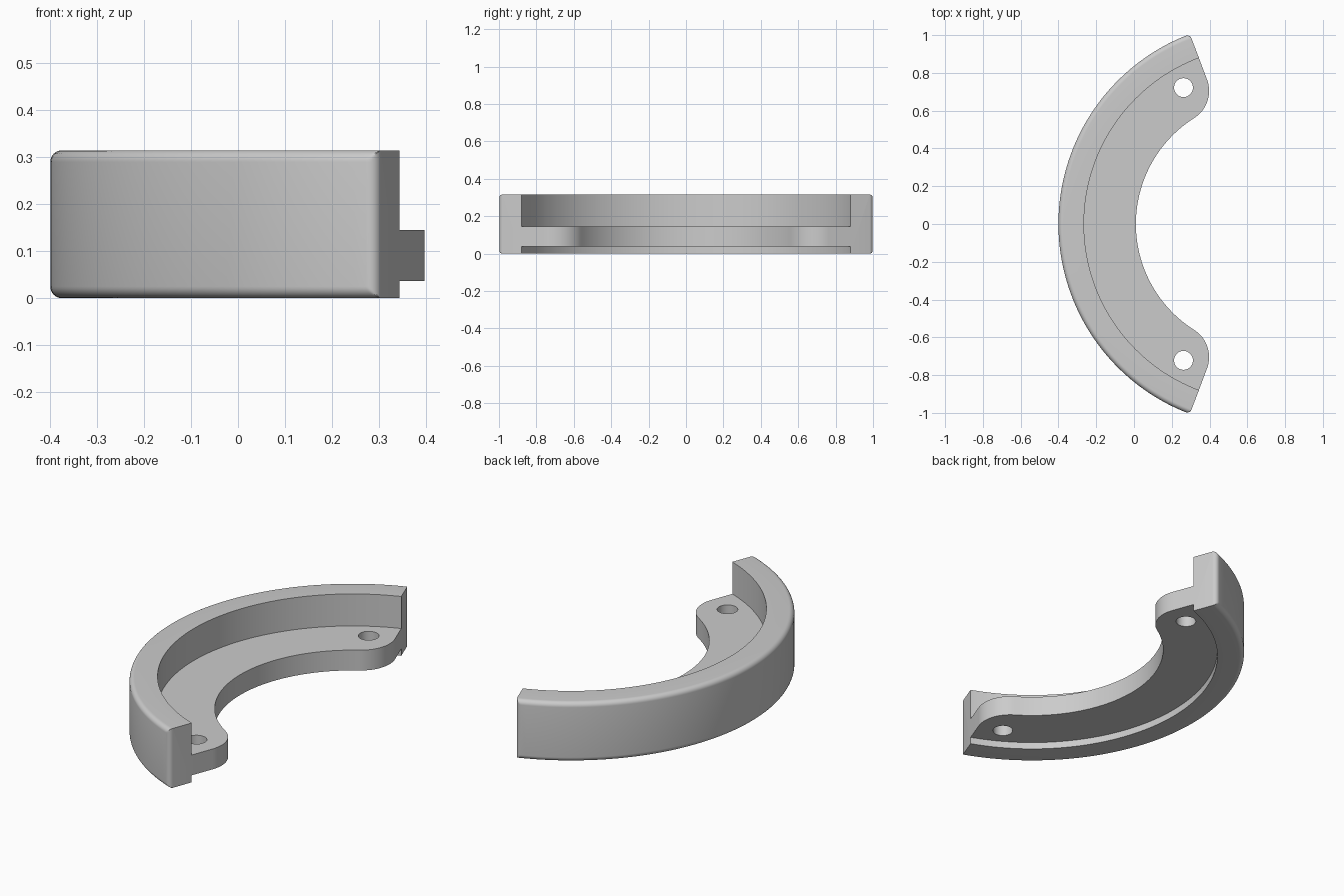
import bpy, bmesh, math
from mathutils import Vector

if "Cube" in bpy.data.objects:
    bpy.data.objects.remove(bpy.data.objects["Cube"])

CX = 0.674                    # centre of all arcs lies at (CX, 0)
R_OUT, R_RIM, R_IN = 1.074, 0.939, 0.664
H = 0.315                     # rim height
Z0, Z1 = 0.037, 0.145         # flange bottom and top
END = math.radians(69.4)      # half sweep
FIL = 0.025                   # rim edge rounding
EAR = 0.17                    # flange corner rounding
HOLE, HOLE_R = (0.262, 0.722), 0.05

grey = bpy.data.materials.new("light_grey")
grey.diffuse_color = (0.6, 0.6, 0.6, 1)
grey.use_nodes = True
grey.node_tree.nodes["Principled BSDF"].inputs["Base Color"].default_value = grey.diffuse_color


def polar(r, a, z=0.0):
    return Vector((CX - r * math.cos(a), r * math.sin(a), z))


def finish(bm, name):
    bmesh.ops.recalc_face_normals(bm, faces=bm.faces)
    me = bpy.data.meshes.new(name)
    bm.to_mesh(me)
    bm.free()
    ob = bpy.data.objects.new(name, me)
    bpy.context.collection.objects.link(ob)
    me.materials.append(grey)
    bpy.ops.object.select_all(action='DESELECT')
    ob.select_set(True)
    bpy.context.view_layer.objects.active = ob
    bpy.ops.object.shade_smooth_by_angle(angle=math.radians(30))


# Quarter-round steps: (inset, distance from the neighbouring face)
quarter = [(FIL * (1 - math.cos(t)), FIL * (1 - math.sin(t)))
           for t in [math.pi / 2 * i / 8 for i in range(9)]]

# Sweep stations (angle, inset of outer wall), rounded at both ends
half = [(END - s / R_OUT, d) for d, s in reversed(quarter)]
inner = END - FIL / R_OUT
N = 96
stations = [(-a, d) for a, d in half]
stations += [(-inner + 2 * inner * i / N, 0) for i in range(1, N)]
stations += list(reversed(half))

# Curved rim: section with rounded outer edges, swept along the arc
outer = [(d, z) for d, z in reversed(quarter)] + [(d, H - z) for d, z in quarter]
bm = bmesh.new()
rings = []
for a, inset in stations:
    pts = [polar(R_OUT - max(d, inset), a, z) for d, z in outer]
    pts += [polar(R_RIM, a, H), polar(R_RIM, a, 0)]
    rings.append([bm.verts.new(p) for p in pts])
for p, q in zip(rings, rings[1:]):
    for i in range(len(p)):
        j = (i + 1) % len(p)
        bm.faces.new((p[i], p[j], q[j], q[i]))
bm.faces.new(rings[0])
bm.faces.new(rings[-1])
finish(bm, "curved_rim")

# Flange outline: outer arc, rounded ear, inner arc, mirrored ear
along = math.sqrt((R_IN + EAR) ** 2 - EAR ** 2)
off = math.atan2(EAR, along)
ear_c = polar(R_IN + EAR, END - off)
a0 = math.pi / 2 - END                         # direction normal to the end face
to_c = Vector((CX, 0, 0)) - ear_c
a1 = math.atan2(to_c.y, to_c.x)                # direction to the arc centre
ear = [ear_c + EAR * Vector((math.cos(t), math.sin(t), 0))
       for t in [a0 + (a1 - a0) * i / 24 for i in range(25)]]
sweep = END - off
inner_arc = [polar(R_IN, sweep - 2 * sweep * i / 72) for i in range(1, 72)]
mirror_ear = [Vector((p.x, -p.y, 0)) for p in reversed(ear)]
outline = [polar(R_RIM, a) for a, _ in stations] + ear + inner_arc + mirror_ear

# Flange plate with two bolt holes
bm = bmesh.new()


def loop(points):
    vs = [bm.verts.new((p[0], p[1], Z0)) for p in points]
    return [bm.edges.new((v, vs[(i + 1) % len(vs)])) for i, v in enumerate(vs)]


edges = loop(outline)
for side in (1, -1):
    edges += loop([(HOLE[0] + HOLE_R * math.cos(t), side * HOLE[1] + HOLE_R * math.sin(t))
                   for t in [math.tau * i / 40 for i in range(40)]])
bmesh.ops.triangle_fill(bm, use_beauty=True, use_dissolve=False, edges=edges, normal=(0, 0, 1))
ext = bmesh.ops.extrude_face_region(bm, geom=bm.faces[:], use_keep_orig=True)
top = [g for g in ext["geom"] if isinstance(g, bmesh.types.BMVert)]
bmesh.ops.translate(bm, verts=top, vec=(0, 0, Z1 - Z0))
finish(bm, "flange_plate")
